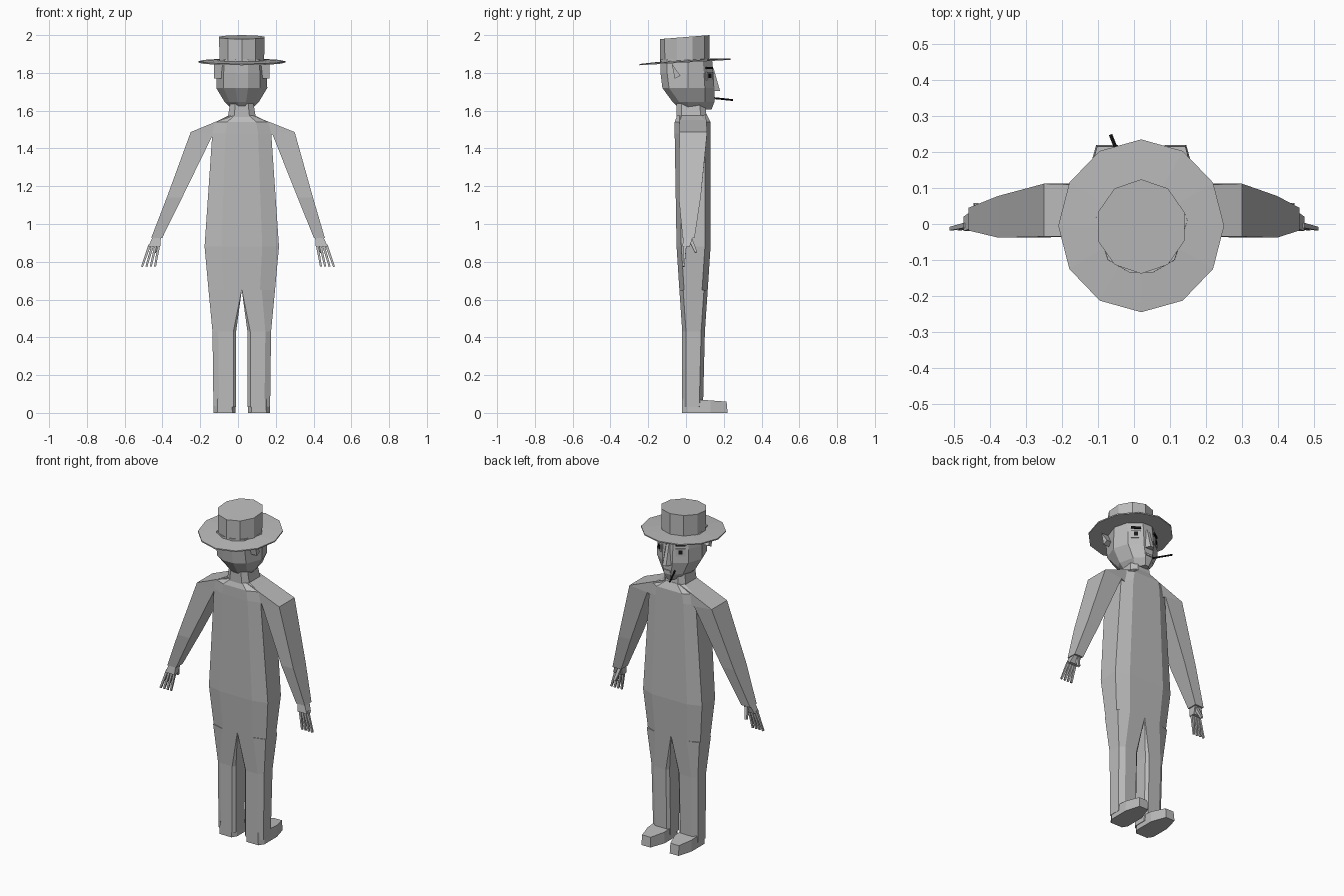
import bpy, bmesh, math
from mathutils import Vector

if "Cube" in bpy.data.objects:
    bpy.data.objects.remove(bpy.data.objects["Cube"])

CX = 0.02  # centre line of the figure


def material(name, rgb):
    m = bpy.data.materials.new(name)
    m.diffuse_color = (*rgb, 1)
    m.use_nodes = True
    m.node_tree.nodes["Principled BSDF"].inputs["Base Color"].default_value = m.diffuse_color
    return m


GREY = material("plain_grey", (0.5, 0.5, 0.5))
BLACK = material("black", (0.01, 0.01, 0.01))


def loft(name, rings, mat=GREY):
    """Join rings of equal point count into a capped solid."""
    bm = bmesh.new()
    vr = [[bm.verts.new(p) for p in r] for r in rings]
    n = len(vr[0])
    for a, b in zip(vr, vr[1:]):
        for i in range(n):
            j = (i + 1) % n
            bm.faces.new((a[i], a[j], b[j], b[i]))
    bm.faces.new(vr[0])
    bm.faces.new(vr[-1])
    bmesh.ops.remove_doubles(bm, verts=bm.verts, dist=1e-5)
    bmesh.ops.recalc_face_normals(bm, faces=bm.faces)
    me = bpy.data.meshes.new(name)
    bm.to_mesh(me)
    bm.free()
    me.materials.append(mat)
    ob = bpy.data.objects.new(name, me)
    bpy.context.collection.objects.link(ob)
    return ob


def bar(name, a, b, w0, w1, mat=GREY, sides=4):
    """Tapered bar from a to b."""
    a, b = Vector(a), Vector(b)
    d = (b - a).normalized()
    u = d.cross(Vector((0, 1, 0.01))).normalized()
    v = d.cross(u)
    ang = [math.tau * (i + 0.5) / sides for i in range(sides)]
    return loft(name, [[c + w * (u * math.cos(t) + v * math.sin(t)) for t in ang]
                       for c, w in ((a, w0), (b, w1))], mat)


def plate(name, c, u, w, h, t, mat):
    """Thin upright plate centred at c, running along u."""
    c, u, v = Vector(c), Vector(u).normalized(), Vector((0, 0, 1))
    n = u.cross(v)
    corners = ((-1, -1), (1, -1), (1, 1), (-1, 1))
    return loft(name, [[c + u * w / 2 * i + v * h / 2 * j + n * t / 2 * k for i, j in corners]
                       for k in (-1, 1)], mat)


# torso: shallow eight-sided sections
def torso_ring(z, hw, yb, yf):
    pts = [(.6, yf), (1, yf - .03), (1, yb + .025), (.55, yb)]
    half = [(CX + x * hw, y, z) for x, y in pts]
    return half + [(2 * CX - x, y, z) for x, y, z in reversed(half)]


loft("torso", [torso_ring(*r) for r in (
    (.65, .176, -.035, .115), (.88, .197, -.05, .13), (1.48, .156, -.06, .13),
    (1.54, .14, -.06, .13), (1.58, .06, -.045, .11))])
loft("neck", [torso_ring(*r) for r in ((1.56, .075, -.05, .11), (1.65, .06, -.05, .10))])

# head: faceted rings with a wedge-shaped face


def head_ring(z, hw, yb, yf):
    pts = [(.25, yf), (.78, yf - .05), (1, .01), (.72, yb + .035), (.25, yb)]
    half = [(CX + x * hw, y, z) for x, y in pts]
    return half + [(2 * CX - x, y, z) for x, y, z in reversed(half)]


loft("head", [head_ring(*r) for r in (
    (1.605, .05, -.03, .135), (1.645, .09, -.07, .15), (1.72, .135, -.125, .15),
    (1.80, .133, -.135, .145), (1.87, .128, -.135, .138))])

# nose
loft("nose", [[(CX - w, .13, z), (CX - w, yb, z), (CX - t, yt, z), (CX + t, yt, z),
               (CX + w, yb, z), (CX + w, .13, z)]
              for z, w, t, yb, yt in ((1.705, .028, .012, .147, .18), (1.825, .014, .008, .14, .146))])
plate("lips", (CX, .151, 1.665), (1, 0, 0), .045, .012, .009, GREY)
bar("cigarette", (-.02, .135, 1.668), (-.065, .248, 1.656), .005, .005, BLACK, 6)

# hat: tilted brim and crown


def hat_ring(n, r, z, slope, cy):
    out = []
    for i in range(n):
        t = math.tau * i / n + math.pi / 2
        x, y = CX + r * .96 * math.cos(t), cy + r * math.sin(t)
        out.append((x, y, z + slope * y))
    return out


loft("hat_brim", [hat_ring(12, .24, 1.855, .06, -.005), hat_ring(12, .24, 1.862, .06, -.005),
                  hat_ring(12, .12, 1.868, .06, -.005)])
loft("hat_crown", [hat_ring(10, .13, 1.86, .06, -.007), hat_ring(10, .131, 1.99, .08, -.007)])

for s, side in ((-1, "left"), (1, "right")):
    def sx(d):
        return CX + s * d

    # eyes and brows lie on the slanted face panels
    p1, p2 = Vector((sx(.033), .147, 0)), Vector((sx(.104), .097, 0))
    u = p2 - p1
    out = Vector((s * .58, .81, 0))
    mid = p1 + u * .5
    for name, z, w, h, t, off, mat in (("eye", 1.783, .056, .045, .008, .001, GREY),
                                       ("pupil", 1.785, .02, .024, .008, .004, BLACK),
                                       ("brow", 1.826, .056, .011, .009, .002, BLACK)):
        plate(f"{name}_{side}", mid + out * off + Vector((0, 0, z)), u, w, h, t, mat)

    # ear
    loft("ear_" + side, [[(sx(d), -.075, 1.85), (sx(d), -.03, 1.785), (sx(d), -.06, 1.77)]
                         for d in (.10, .148)])

    # leg and shoe
    def leg_ring(z, xi, xo, yb, yf, bi, bo):
        m = .02
        return [(sx(xi), yb + bi, z), (sx(xi + bi), yb, z), (sx(xo - bo), yb, z), (sx(xo), yb + m, z),
                (sx(xo), yf - m, z), (sx(xo - bo), yf, z), (sx(xi + bi), yf, z), (sx(xi), yf - bi, z)]

    loft("leg_" + side, [leg_ring(*r) for r in (
        (.65, 0, .176, -.035, .115, .001, .07), (.43, .03, .155, -.02, .10, .015, .03),
        (.03, .03, .15, -.02, .09, .015, .03))])
    sole = [(.05, -.02), (.13, -.02), (.15, .01), (.15, .13), (.125, .22), (.065, .22), (.032, .13), (.032, .01)]
    loft("shoe_" + side, [[(sx(x), y, 0) for x, y in sole],
                          [(sx(x * .94 + .005), y - (.005 if y > .2 else 0), .075 - .07 * max(y, 0))
                           for x, y in sole]])

    # arm with shoulder: corners given as outer and inner edge of each section
    xo, xi = (.30, .182) if s > 0 else (.25, .132)
    sections = [((sx(.04) * s, 1.582), (sx(.10) * s, 1.45), -.035, .105),
                ((xo, 1.487), (xi, 1.475), -.035, .112),
                ((xo * .4 + .277, 1.14), (xi * .4 + .243, 1.14), -.038, .078),
                ((.46, .925), (.402, .925), -.018, .045)]
    loft("arm_" + side, [[(s * a[0], yb, a[1]), (s * a[0], yf, a[1]), (s * b[0], yf, b[1]),
                          (s * b[0], yb, b[1])] for a, b, yb, yf in sections])

    # hand: palm, four fingers and a thumb
    loft("palm_" + side, [[(s * a, yb, z), (s * a, yf, z), (s * b, yf, z), (s * b, yb, z)]
                          for a, b, yb, yf, z in ((.453, .408, -.012, .035, .93),
                                                  (.474, .412, -.02, .02, .88))])
    for i in range(4):
        bar(f"finger_{side}_{i + 1}", (s * (.467 - .016 * i), -.004, .89),
            (s * (.508 - .023 * i), -.013, .775), .010, .007)
    bar("thumb_" + side, (s * .425, .025, .915), (s * .44, .053, .85), .013, .009)
